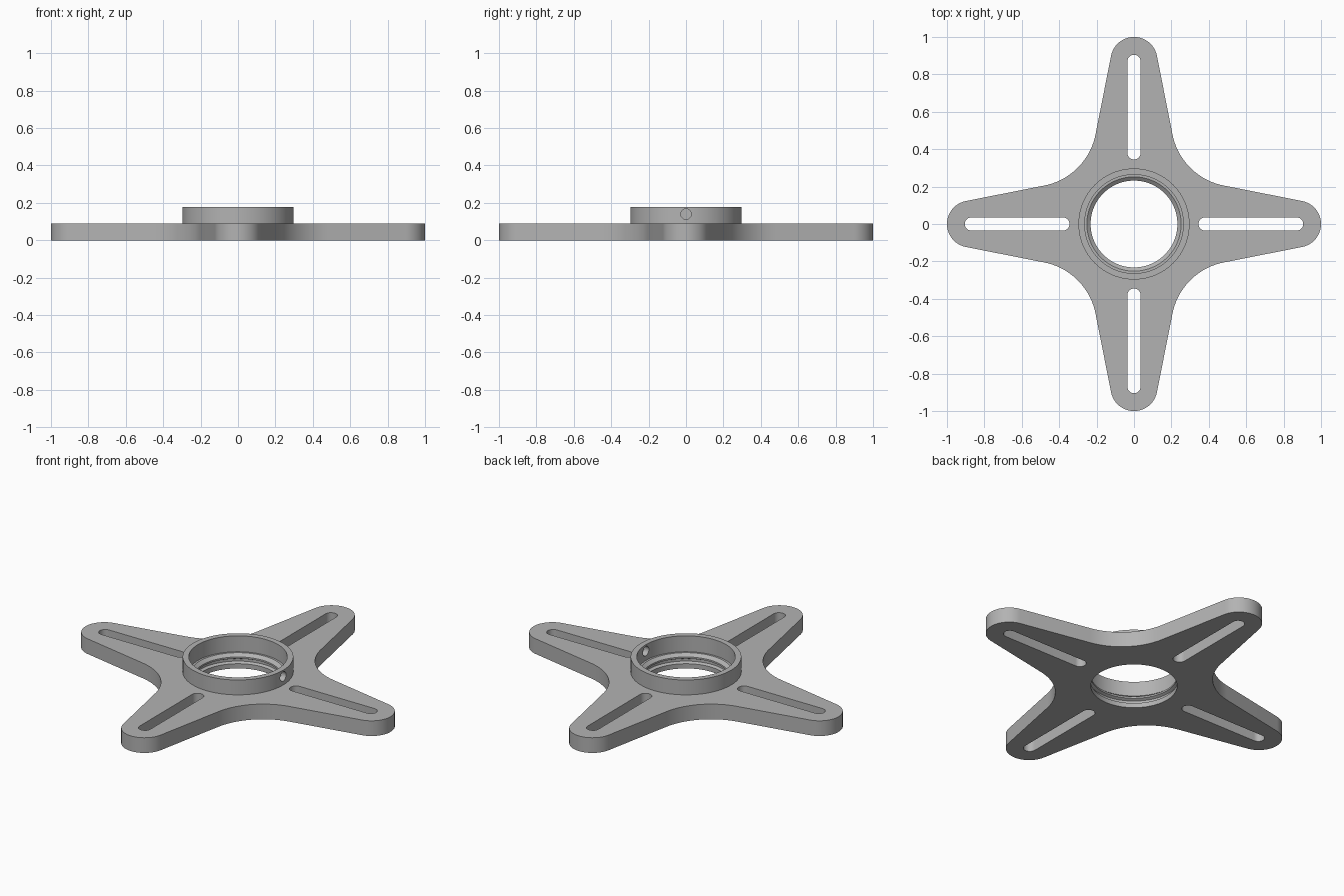
import bpy, bmesh
from math import sin, cos, pi, radians, hypot

cube = bpy.data.objects.get("Cube")
if cube:
    bpy.data.objects.remove(cube)

PLATE_TOP, COLLAR_TOP = 0.09, 0.178
COLLAR_R, BORE_R = 0.297, 0.232
TAPER = radians(11)
TIP_R, TIP_X = 0.125, 0.875
FILLET_R, FILLET_C = 0.348, 0.547

grey = bpy.data.materials.new("satin grey")
grey.use_nodes = True
colour = (0.45, 0.45, 0.45, 1)
grey.diffuse_color = colour
grey.node_tree.nodes["Principled BSDF"].inputs["Base Color"].default_value = colour


def arc(cx, cy, r, start, end, steps):
    return [(cx + r * cos(start + (end - start) * i / steps),
             cy + r * sin(start + (end - start) * i / steps)) for i in range(steps + 1)]


def finish(bm, name):
    bmesh.ops.recalc_face_normals(bm, faces=bm.faces)
    mesh = bpy.data.meshes.new(name)
    bm.to_mesh(mesh)
    bm.free()
    mesh.materials.append(grey)
    obj = bpy.data.objects.new(name, mesh)
    bpy.context.collection.objects.link(obj)
    return obj


def prism(name, outline, z0, z1):
    bm = bmesh.new()
    face = bm.faces.new([bm.verts.new((x, y, z0)) for x, y in outline])
    top = bmesh.ops.extrude_face_region(bm, geom=[face])["geom"]
    bmesh.ops.translate(bm, vec=(0, 0, z1 - z0),
                        verts=[v for v in top if isinstance(v, bmesh.types.BMVert)])
    return finish(bm, name)


def lathe(name, profile, sides=96):
    """Solid of revolution around z, capped at both ends."""
    bm = bmesh.new()
    rings = [[bm.verts.new((r * cos(2 * pi * i / sides), r * sin(2 * pi * i / sides), z))
              for i in range(sides)] for r, z in profile]
    for a, b in zip(rings, rings[1:]):
        for i in range(sides):
            j = (i + 1) % sides
            bm.faces.new((a[i], a[j], b[j], b[i]))
    bm.faces.new(rings[0])
    bm.faces.new(rings[-1])
    return finish(bm, name)


def combine(target, tool, operation):
    mod = target.modifiers.new(operation.lower(), 'BOOLEAN')
    mod.operation, mod.solver, mod.object = operation, 'EXACT', tool
    bpy.context.view_layer.objects.active = target
    bpy.ops.object.modifier_apply(modifier=mod.name)
    bpy.data.objects.remove(tool)


# Four-armed plate: one rounded tip and one inner fillet, turned four times
quarter = arc(TIP_X, 0, TIP_R, TAPER - pi / 2, pi / 2 - TAPER, 28)
quarter += arc(FILLET_C, FILLET_C, FILLET_R, 1.5 * pi - TAPER, pi + TAPER, 24)
outline = []
for k in range(4):
    c, s = round(cos(k * pi / 2)), round(sin(k * pi / 2))
    outline += [(x * c - y * s, x * s + y * c) for x, y in quarter]
spider = prism("four_arm_plate", outline, 0, PLATE_TOP)

# Raised collar around the centre
combine(spider, lathe("collar", [(COLLAR_R, 0.04), (COLLAR_R, COLLAR_TOP)]), 'UNION')

# Stepped bore with a sloping seat and a groove
bore = [(BORE_R, -0.05), (BORE_R, 0.028), (0.248, 0.036), (0.248, 0.05), (BORE_R, 0.058),
        (BORE_R, 0.068), (0.252, 0.084), (0.264, 0.084), (0.264, 0.25)]
combine(spider, lathe("bore_cutter", bore), 'DIFFERENCE')

# Adjustment slot in each arm
slot = arc(0.87, 0, 0.035, -pi / 2, pi / 2, 14) + arc(0.38, 0, 0.035, pi / 2, 1.5 * pi, 14)
for k in range(4):
    cutter = prism("slot_cutter", slot, -0.05, 0.15)
    cutter.rotation_euler.z = k * pi / 2
    bpy.context.view_layer.update()
    combine(spider, cutter, 'DIFFERENCE')

# Set-screw hole through the left wall of the collar
screw = lathe("screw_cutter", [(0.028, 0.2), (0.028, 0.35)], 32)
screw.rotation_euler.y = pi / 2
screw.location.z = 0.14
bpy.context.view_layer.update()
combine(spider, screw, 'DIFFERENCE')

bpy.ops.object.select_all(action='DESELECT')
spider.select_set(True)
bpy.context.view_layer.objects.active = spider
bpy.ops.object.shade_smooth_by_angle(angle=radians(25))
